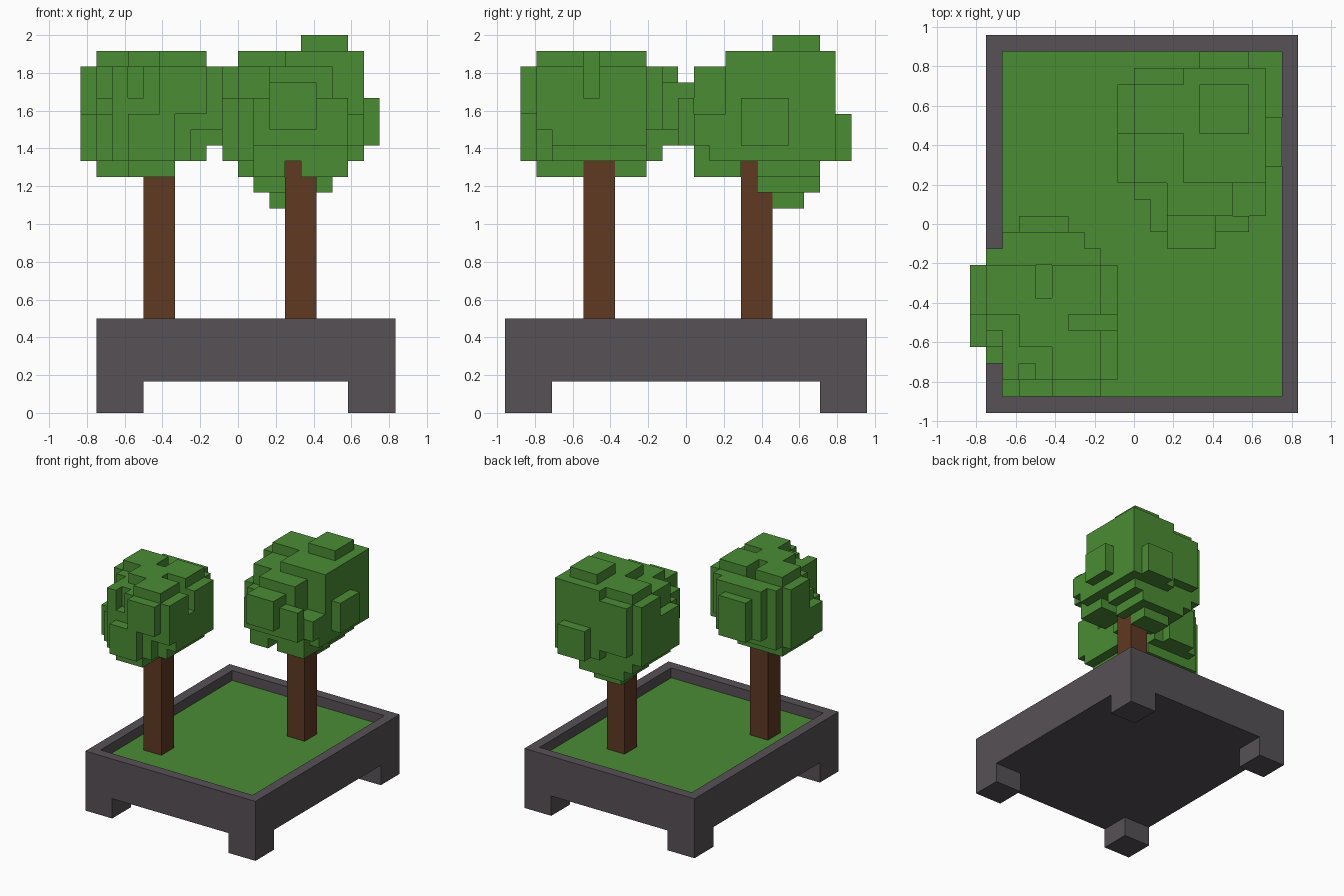
import bpy, bmesh, math
from mathutils import Vector

cube = bpy.data.objects.get("Cube")
if cube:
    bpy.data.objects.remove(cube, do_unlink=True)

U = 1 / 12                 # size of one block
Y_START = -11.5            # block row 0 starts at the front edge of the planter


def material(name, rgb):
    m = bpy.data.materials.new(name)
    m.use_nodes = True
    m.diffuse_color = (*rgb, 1)
    bsdf = next(n for n in m.node_tree.nodes if n.type == 'BSDF_PRINCIPLED')
    bsdf.inputs["Base Color"].default_value = (*rgb, 1)
    bsdf.inputs["Roughness"].default_value = 0.9
    return m


GREEN = material("leaf_green", (0.070, 0.262, 0.034))
BROWN = material("bark_brown", (0.112, 0.041, 0.016))
GREY = material("stone_grey", (0.093, 0.082, 0.091))


def cells(boxes):
    """All unit blocks inside boxes given as (x0, x1, y0, y1, z0, z1)."""
    return {(x, y, z) for x0, x1, y0, y1, z0, z1 in boxes
            for x in range(x0, x1) for y in range(y0, y1) for z in range(z0, z1)}


def blocks(name, mat, add, cut=()):
    """Join boxes, carve others away, and keep only the outer skin."""
    solid = cells(add) - cells(cut)
    bm = bmesh.new()
    for c in solid:
        for axis in range(3):
            for side in (0, 1):
                near = list(c)
                near[axis] += 2 * side - 1
                if tuple(near) in solid:
                    continue
                ring = []
                for a, b in ((0, 0), (1, 0), (1, 1), (0, 1)):
                    p = list(c)
                    p[axis] += side
                    p[(axis + 1) % 3] += a
                    p[(axis + 2) % 3] += b
                    ring.append(bm.verts.new(Vector((p[0], p[1] + Y_START, p[2])) * U))
                bm.faces.new(ring if side else ring[::-1])
    bmesh.ops.remove_doubles(bm, verts=bm.verts, dist=U * 0.01)
    # merge flat areas into large faces
    bmesh.ops.dissolve_limit(bm, angle_limit=math.radians(1),
                             verts=bm.verts, edges=bm.edges)
    mesh = bpy.data.meshes.new(name)
    bm.to_mesh(mesh)
    bm.free()
    mesh.materials.append(mat)
    ob = bpy.data.objects.new(name, mesh)
    bpy.context.collection.objects.link(ob)
    return ob


# Planter with a raised rim and four corner feet
feet = [(x, x + 3, y, y + 3, 0, 2) for x in (-9, 7) for y in (0, 20)]
blocks("planter", GREY, [(-9, 10, 0, 23, 2, 6)] + feet, [(-8, 9, 1, 22, 4, 6)])
blocks("grass", GREEN, [(-8, 9, 1, 22, 4, 5)])

# Trunks
blocks("front_trunk", BROWN, [(-6, -4, 5, 7, 5, 16)])
blocks("back_trunk", BROWN, [(3, 5, 15, 17, 5, 16)])

# Crown of the front tree
blocks("front_crown", GREEN, [
    (-8, -2, 2, 10, 16, 22),     # core
    (-9, -8, 3, 10, 16, 19),     # outer side, low
    (-9, -8, 4, 10, 19, 22),
    (-10, -9, 4, 6, 16, 19),     # outer side bumps
    (-10, -9, 6, 9, 16, 22),
    (-7, -4, 1, 2, 16, 19),      # front bumps
    (-5, -2, 1, 2, 19, 22),
    (-2, -1, 2, 9, 18, 22),      # inner side
    (-2, -1, 3, 9, 17, 18),
    (-8, -3, 10, 11, 17, 22),    # back bumps
    (-7, -4, 11, 12, 17, 21),
    (-9, -7, 6, 9, 22, 23),      # top
    (-7, -5, 4, 9, 22, 23),
    (-5, -2, 2, 9, 22, 23),
    (-9, -7, 4, 9, 15, 16),      # underside
    (-7, -4, 2, 9, 15, 16),
], [
    (-6, -5, 7, 9, 21, 23),      # notches
    (-4, -1, 5, 6, 20, 23),
    (-9, -8, 4, 5, 20, 22),
    (-7, -6, 2, 3, 20, 22),
    (-3, -2, 2, 3, 16, 18),
    (-3, -2, 9, 10, 16, 18),
    (-6, -4, 5, 7, 15, 16),      # trunk seat
])

# Crown of the back tree
blocks("back_crown", GREEN, [
    (0, 7, 12, 20, 16, 22),      # core
    (-1, 0, 14, 17, 16, 20),     # inner side, stepped
    (-1, 0, 17, 20, 16, 22),
    (7, 8, 12, 21, 16, 21),      # outer side
    (8, 9, 15, 18, 17, 20),
    (1, 7, 11, 12, 17, 20),      # front bumps
    (2, 5, 10, 11, 18, 21),
    (2, 5, 11, 12, 20, 21),
    (0, 8, 20, 21, 16, 22),      # back bumps
    (4, 7, 21, 22, 16, 19),
    (3, 8, 14, 17, 22, 23),      # top
    (0, 8, 17, 20, 22, 23),
    (3, 8, 20, 21, 22, 23),
    (7, 8, 14, 21, 21, 22),
    (4, 7, 17, 20, 23, 24),
    (0, 7, 14, 20, 15, 16),      # tapered underside
    (1, 7, 12, 14, 15, 16),
    (1, 6, 16, 20, 14, 15),
    (2, 5, 17, 19, 13, 14),
], [
    (0, 1, 12, 13, 16, 22),      # stepped corners
    (0, 2, 12, 14, 20, 22),
    (6, 8, 12, 14, 19, 22),
    (7, 8, 12, 13, 16, 17),
    (0, 3, 20, 21, 16, 17),
    (3, 4, 12, 15, 15, 16),      # gaps beside the trunk
    (5, 8, 15, 16, 15, 16),
    (3, 5, 15, 17, 14, 16),      # trunk seat
])
